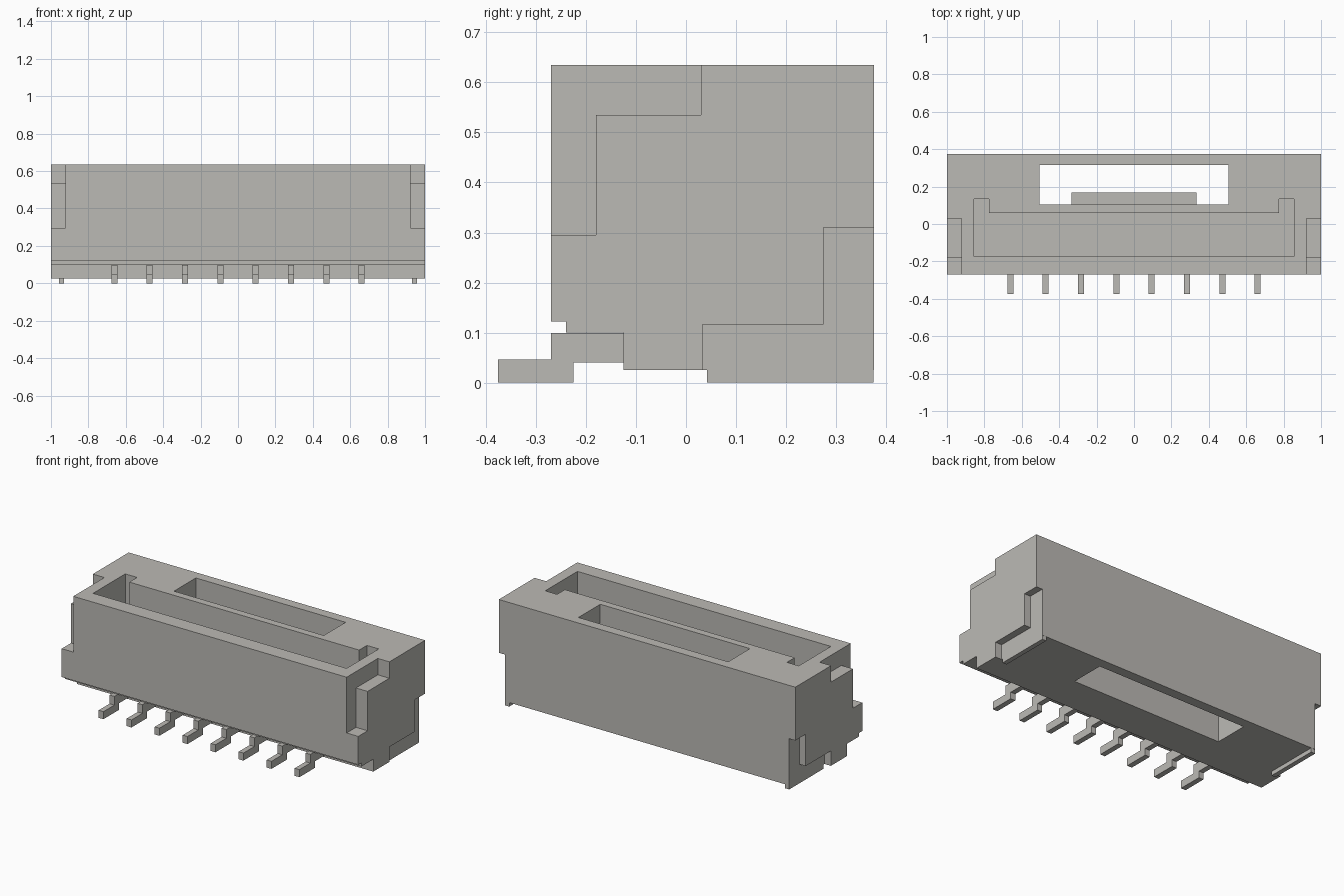
import bpy, bmesh

if "Cube" in bpy.data.objects:
    bpy.data.objects.remove(bpy.data.objects["Cube"], do_unlink=True)

grey = bpy.data.materials.new("warm_grey")
grey.use_nodes = True
colour = (0.50, 0.49, 0.46, 1)
grey.diffuse_color = colour
grey.node_tree.nodes["Principled BSDF"].inputs["Base Color"].default_value = colour


def prism(name, profile, x0, x1):
    """Extrude a side profile of (y, z) points from x0 to x1."""
    bm = bmesh.new()
    face = bm.faces.new([bm.verts.new((x0, y, z)) for y, z in profile])
    ext = bmesh.ops.extrude_face_region(bm, geom=[face])
    moved = [g for g in ext["geom"] if isinstance(g, bmesh.types.BMVert)]
    bmesh.ops.translate(bm, verts=moved, vec=(x1 - x0, 0, 0))
    bmesh.ops.recalc_face_normals(bm, faces=bm.faces)
    mesh = bpy.data.meshes.new(name)
    bm.to_mesh(mesh)
    bm.free()
    mesh.materials.append(grey)
    obj = bpy.data.objects.new(name, mesh)
    bpy.context.collection.objects.link(obj)
    return obj


def rect(y0, y1, z0, z1):
    return [(y0, z0), (y1, z0), (y1, z1), (y0, z1)]


def cut(target, profile, x0, x1):
    cutter = prism("cutter", profile, x0, x1)
    cutter.hide_render = True
    mod = target.modifiers.new("cut", "BOOLEAN")
    mod.operation, mod.solver, mod.object = "DIFFERENCE", "EXACT", cutter
    bpy.context.view_layer.objects.active = target
    bpy.ops.object.modifier_apply(modifier=mod.name)
    bpy.data.objects.remove(cutter, do_unlink=True)


# Housing with the stepped underside at the front
housing = prism("housing", [(-0.27, 0.635), (-0.27, 0.122), (-0.24, 0.122),
                            (-0.24, 0.10), (-0.125, 0.10), (-0.125, 0.025),
                            (0.375, 0.025), (0.375, 0.635)], -1, 1)

# Plug cavity, and the latch window that runs right through
cut(housing, rect(-0.175, 0.06, 0.15, 0.8), -0.855, 0.855)
cut(housing, rect(0.105, 0.315, -0.1, 0.8), -0.505, 0.505)

upper_notch = [(-0.4, 0.295), (-0.18, 0.295), (-0.18, 0.535),
               (0.03, 0.535), (0.03, 0.8), (-0.4, 0.8)]
lower_notch = [(0.033, -0.1), (0.5, -0.1), (0.5, 0.31),
               (0.275, 0.31), (0.275, 0.116), (0.033, 0.116)]
tab = [(0.042, 0), (0.374, 0), (0.374, 0.31),
       (0.276, 0.31), (0.276, 0.115), (0.042, 0.115)]

for side, label in ((1, "left"), (-1, "right")):
    # Cavity ends, upper front notches and lower back notches
    cut(housing, rect(0.0, 0.135, 0.15, 0.8), side * 0.775, side * 0.855)
    cut(housing, upper_notch, side * 0.922, side * 1.2)
    cut(housing, lower_notch, side * 0.957, side * 1.2)
    # Solder tab set into the end wall
    prism(label + "_solder_tab", tab, side * 0.93, side * 0.958)

# Latch ledge inside the window
prism("latch_ledge", rect(0.095, 0.168, 0.29, 0.42), -0.335, 0.335)

# Bent contact pins
pin = [(-0.375, 0), (-0.225, 0), (-0.225, 0.04), (-0.11, 0.04),
       (-0.11, 0.099), (-0.27, 0.099), (-0.27, 0.046), (-0.375, 0.046)]
for i in range(8):
    x = (i - 3.5) * 0.1888
    prism(f"contact_pin_{i + 1}", pin, x - 0.016, x + 0.016)
